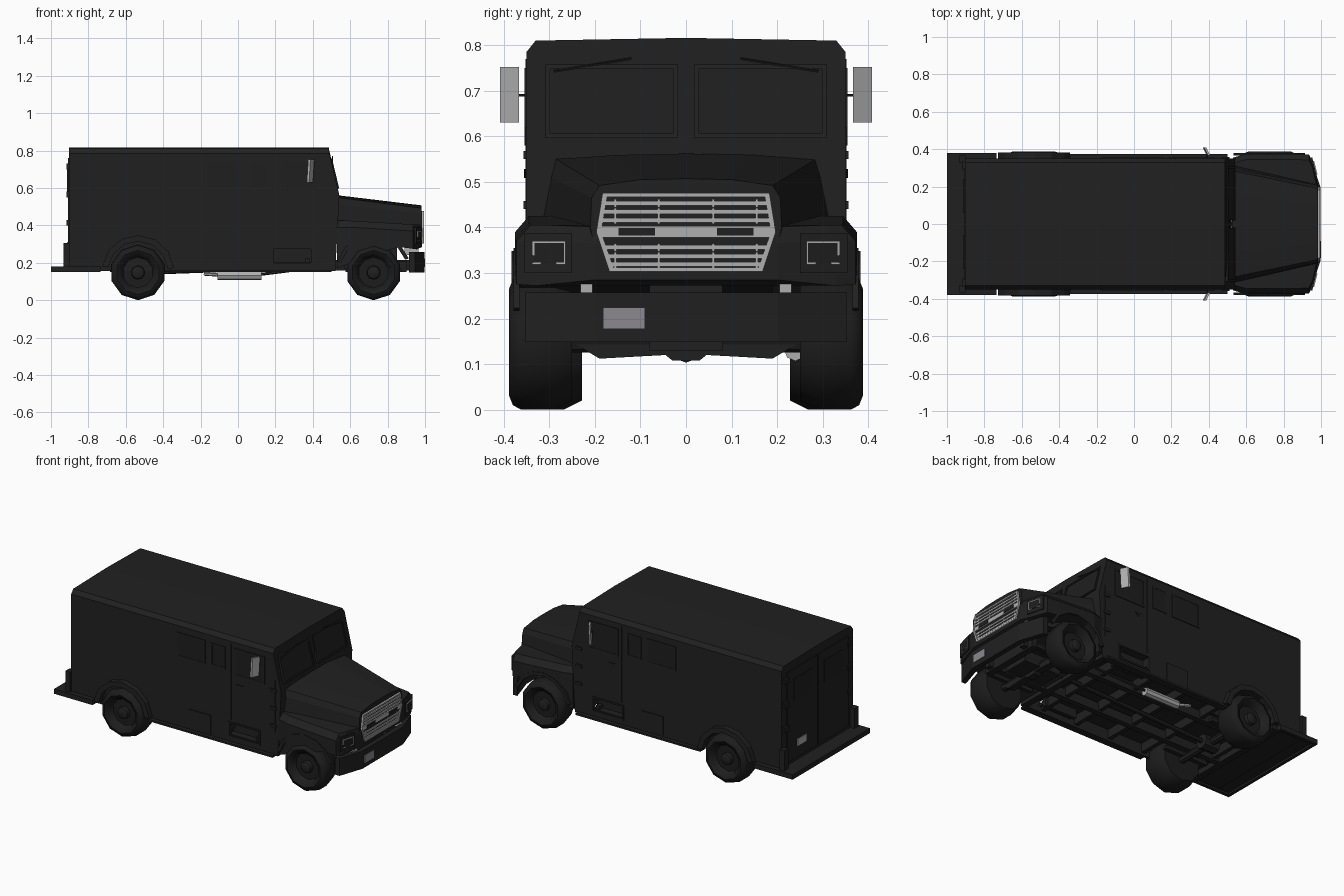
import bpy, bmesh, math
from mathutils import Vector, Matrix

if "Cube" in bpy.data.objects:
    bpy.data.objects.remove(bpy.data.objects["Cube"])

def material(name, *c):
    m = bpy.data.materials.new(name)
    m.diffuse_color = (*c, 1)
    m.use_nodes = True
    m.node_tree.nodes["Principled BSDF"].inputs["Base Color"].default_value = m.diffuse_color
    return m

BLACK = material("black paint", 0.0145, 0.0145, 0.0145)
RUBBER = material("tyre rubber", 0.012, 0.012, 0.012)
GLASS = material("dark glass", 0.013, 0.013, 0.014)
METAL = material("grey metal", 0.43, 0.43, 0.43)
PLATE = material("plate grey", 0.26, 0.245, 0.275)
REAR, FRONT, AXLE = -0.535, 0.725, 0.148

def finish(name, bm, mat, mirror=False):
    bmesh.ops.remove_doubles(bm, verts=bm.verts, dist=1e-5)
    if mirror:
        d = bmesh.ops.duplicate(bm, geom=bm.verts[:] + bm.edges[:] + bm.faces[:])
        for v in d["geom"]:
            if isinstance(v, bmesh.types.BMVert):
                v.co.y *= -1
    bmesh.ops.recalc_face_normals(bm, faces=bm.faces)
    me = bpy.data.meshes.new(name)
    bm.to_mesh(me)
    bm.free()
    me.materials.append(mat)
    ob = bpy.data.objects.new(name, me)
    bpy.context.collection.objects.link(ob)
    return ob

def prisms(name, outlines, axis, a, b, mat=BLACK, mirror=False, shear=(0, 0, 0, 0)):
    """Extrude outlines along an axis; shear = x per z, pivot z, x per y, pivot y."""
    bm = bmesh.new()
    place = {"x": lambda p, t: (t, p[0], p[1]), "y": lambda p, t: (p[0], t, p[1]),
             "z": lambda p, t: (p[0], p[1], t)}[axis]
    for pts in outlines:
        r0, r1 = ([bm.verts.new(place(p, t)) for p in pts] for t in (a, b))
        bm.faces.new(r0)
        bm.faces.new(r1)
        for i in range(len(pts)):
            j = (i + 1) % len(pts)
            bm.faces.new((r0[i], r0[j], r1[j], r1[i]))
    for v in bm.verts:
        v.co.x += shear[0] * (v.co.z - shear[1]) + shear[2] * (v.co.y - shear[3])
    return finish(name, bm, mat, mirror)

def rect(x0, x1, y0, y1):
    return [(x0, y0), (x1, y0), (x1, y1), (x0, y1)]

def frame(x0, x1, z0, z1, t=.01):
    return [rect(x0, x1, z1 - t, z1), rect(x0, x1, z0, z0 + t),
            rect(x0, x0 + t, z0 + t, z1 - t), rect(x1 - t, x1, z0 + t, z1 - t)]

def box(name, x0, x1, y0, y1, z0, z1, mat=BLACK, mirror=False, shear=(0, 0, 0, 0)):
    return prisms(name, [rect(y0, y1, z0, z1)], "x", x0, x1, mat, mirror, shear)

def strip(outer, inner, closed=True):
    n = len(outer)
    return [[outer[i], outer[(i + 1) % n], inner[(i + 1) % n], inner[i]]
            for i in range(n if closed else n - 1)]

def skin(name, rows, mat, mirror=False):
    bm = bmesh.new()
    rows = [[bm.verts.new(p) for p in r] for r in rows]
    n = len(rows[0])
    for r, q in zip(rows, rows[1:]):
        for i in range(n):
            bm.faces.new((r[i], r[(i + 1) % n], q[(i + 1) % n], q[i]))
    bm.faces.new(rows[0])
    bm.faces.new(rows[-1])
    return finish(name, bm, mat, mirror)

def loft(name, sections):
    """Sections are half outlines from top centre to bottom centre."""
    return skin(name, [s + [(x, -y, z) for x, y, z in s[::-1]] for s in sections], BLACK)

def cylinder(name, p, q, r, n, mat=BLACK, mirror=False):
    p, q = Vector(p), Vector(q)
    bm = bmesh.new()
    m = Matrix.Translation((p + q) / 2) @ (q - p).to_track_quat("Z", "Y").to_matrix().to_4x4()
    bmesh.ops.create_cone(bm, cap_ends=True, segments=n, radius1=r, radius2=r,
                          depth=(q - p).length, matrix=m)
    return finish(name, bm, mat, mirror)

def cut(target, cutter):
    mod = target.modifiers.new("cut", "BOOLEAN")
    mod.operation, mod.object, mod.solver = "DIFFERENCE", cutter, "EXACT"
    bpy.context.view_layer.objects.active = target
    bpy.ops.object.modifier_apply(modifier=mod.name)
    bpy.data.objects.remove(cutter)

def arc(cx, r, a0, a1, n=6):
    angles = [math.radians(a0 + (a1 - a0) * i / n) for i in range(n + 1)]
    return [(cx + r * math.cos(a), .155 + r * math.sin(a)) for a in angles]

# armoured box body with raked windscreen, wheel wells, hollow floor and steps
half = [(0, .816), (.33, .81), (.35, .785), (.35, .56), (.35, .155), (0, .155)]
slope = [.487, .486, .488, .542, .52, .52]
body = loft("body", [[(-.903, y, z) for y, z in half], [(x, y, z) for x, (y, z) in zip(slope, half)]])
cut(body, box("cutter", -.72, .48, -.335, .335, .1, .225))
cut(body, cylinder("cutter", (REAR, .17, .155), (REAR, .6, .155), .168, 12, mirror=True))
cut(body, box("cutter", .19, .39, .3, .5, .2, .275, mirror=True))
box("step_back", .18, .4, .28, .302, .17, .29, mirror=True)
box("step_tread", .18, .4, .29, .345, .19, .204, mirror=True)

# front wings and bonnet
wing = [(.53, .355, .17, .425), (.6, .375, .2, .425), (.86, .375, .285, .41),
        (.935, .372, .275, .405), (.955, .33, .272, .405), (.985, .2, .285, .4)]
wings = loft("front_wings", [[(x, 0, t), (x, w - .03, t), (x, w, t - .035), (x, w, b), (x, 0, b)]
                             for x, w, b, t in wing])
cut(wings, cylinder("cutter", (FRONT, .19, .16), (FRONT, .6, .16), .18, 12, mirror=True))
back = [(0, .562), (.15, .559), (.285, .55), (.298, .51), (.315, .42), (.315, .3), (0, .3)]
nose = [(0, .507), (.1, .505), (.19, .492), (.207, .465), (.21, .4), (.185, .288), (0, .288)]
loft("bonnet", [[(.525, y, z) for y, z in back], [(.982, y, z) for y, z in nose]])

# wheel arch flares
prisms("rear_arch_flare", strip(arc(REAR, .193, 5, 172), arc(REAR, .16, 5, 172), False),
       "y", .34, .383, mirror=True)
prisms("front_arch_flare", strip(arc(FRONT, .2, 20, 165), arc(FRONT, .18, 20, 165), False),
       "y", .365, .379, mirror=True)

# bumpers, side sills and rear posts
bow = [(.996, .2), (.945, .352), (.915, .352), (.965, .19)]
prisms("front_bumper", [bow + [(x, -y) for x, y in bow[::-1]]], "z", .148, .257)
box("rear_bumper", -1, -.735, -.38, .38, .162, .18)
prisms("rear_bumper_lip", frame(-1, -.735, -.38, .38, .02), "z", .15, .165)
box("side_sill", -.36, .5, .33, .374, .15, .162, mirror=True)
box("rear_post", -.932, -.9, .325, .365, .18, .305, mirror=True)
box("bumper_bracket", .89, .965, .205, .232, .242, .285, METAL, True)

# grille
rim = [(-.183, .476), (.183, .476), (.197, .39), (.168, .303), (-.168, .303), (-.197, .39)]
inner = [(y * .945, .389 + (z - .389) * .9) for y, z in rim]
prisms("grille_back", [rim], "x", .97, .984)
prisms("grille_frame", strip(rim, inner), "x", .975, .994, METAL)
bars = [(.453, .178), (.434, .18), (.416, .183), (.356, .177), (.337, .171), (.319, .166)]
prisms("grille_bars", [rect(-w, w, z - .005, z + .005) for z, w in bars]
       + [rect(-.187, .187, .378, .403)], "x", .98, .992, METAL)
prisms("grille_studs", [rect(y - .003, y + .003, z - .009, z + .009) for z, w in bars
                        for y in (-.155, -.06, .06, .155)], "x", .98, .991, METAL)
box("grille_inset", .99, .995, .068, .148, .382, .399, mirror=True)

# headlights on the swept wing fronts
sweep = (0, 0, -.25, .3)
box("headlight_housing", .952, .967, .25, .355, .3, .388, mirror=True, shear=sweep)
box("headlight_glass", .96, .97, .268, .335, .322, .368, GLASS, True, sweep)
prisms("headlight_trim", [rect(.264, .338, .366, .37), rect(.333, .338, .338, .37), rect(.264, .268, .32, .37),
       rect(.264, .285, .319, .323), rect(.318, .338, .319, .323)], "x", .96, .972, METAL, True, sweep)

# windscreen, frames and wipers
rake = (-.24, .677, 0, 0)
box("windscreen", .508, .517, .025, .3, .605, .75, GLASS, True, rake)
prisms("windscreen_frame", frame(.018, .308, .596, .758), "x", .506, .522, BLACK, True, rake)
cylinder("wiper", (.505, .12, .77), (.506, .29, .742), .003, 5, mirror=True)

# side doors, windows and hatches
prisms("side_window", [rect(.23, .42, .59, .74), rect(-.165, .01, .605, .735), rect(.07, .15, .61, .73)],
       "y", .345, .353, GLASS, True)
prisms("side_window_frame", frame(.22, .43, .58, .75) + frame(-.175, .02, .595, .745)
       + frame(.06, .16, .6, .74) + frame(.18, .4, .19, .285), "y", .345, .355, mirror=True)
prisms("side_hatch", [rect(-.09, .06, .172, .288)], "y", .34, .356, mirror=True)
prisms("door_seam", [rect(.196, .2, .3, .77), rect(.498, .502, .3, .62)], "y", .345, .352, mirror=True)
prisms("door_hinge", [rect(.47, .51, z, z + .018) for z in (.33, .44, .55)], "y", .345, .357, mirror=True)
prisms("door_handle", [[(.24, .528), (.285, .528), (.262, .508)]], "y", .345, .356, mirror=True)

# rear doors and number plates
box("rear_door", -.909, -.9, .005, .3, .2, .76, mirror=True)
box("rear_window", -.913, -.905, .06, .24, .57, .7, GLASS, True)
prisms("rear_hinge", [rect(.29, .335, z, z + .03) for z in (.4, .55, .7)], "x", -.916, -.9, mirror=True)
box("rear_plate", -.915, -.907, .115, .205, .268, .312, METAL)
box("front_plate", .991, 1.0, -.182, -.09, .177, .224, PLATE)

# mirrors on short arms
box("side_mirror", .382, .394, .366, .408, .63, .752, METAL, True, (.06, .69, -.5, .387))
cylinder("mirror_arm", (.4, .34, .69), (.388, .37, .69), .003, 5, mirror=True)

# wheels turned from a tyre and rim profile
def wheel(name, cx, prof, mat):
    turn = [math.radians(18 + 36 * i) for i in range(10)]
    ob = skin(name, [[(cx + r * math.cos(a), y, AXLE + r * math.sin(a)) for a in turn]
                     for r, y in prof], mat, True)
    bpy.ops.object.select_all(action="DESELECT")
    ob.select_set(True)
    bpy.context.view_layer.objects.active = ob
    bpy.ops.object.shade_smooth_by_angle(angle=math.radians(42))

for label, cx, y in (("rear", REAR, .228), ("front", FRONT, .25)):
    wheel(label + "_tyre", cx, [(.085, .35), (.095, .376), (.118, .388), (.138, .38), (.148, .362),
                                (.148, y + .04), (.128, y), (.085, y)], RUBBER)
    wheel(label + "_rim", cx, [(.025, .378), (.034, .372), (.038, .345), (.075, .338), (.088, .36),
                               (.09, y + .01)], BLACK)
    cylinder(label + "_axle", (cx, -.26, AXLE), (cx, .26, AXLE), .022, 8)
    box(label + "_spring", cx - .15, cx + .15, .185, .21, .15, .17, mirror=True)

# chassis, drive line and exhaust
box("chassis_rail", -.9, .93, .13, .165, .16, .215, mirror=True)
prisms("cross_member", [rect(x, x + .025, .17, .225) for x in (-.7, -.36, -.12, .12, .36)], "y", -.335, .335)
prisms("front_cross_member", [rect(.86, .9, .15, .21), rect(.57, .61, .17, .23)], "y", -.2, .2)
box("engine_sump", .6, .85, -.08, .08, .13, .3)
prisms("axle_beam", [[(-.245, .145), (-.19, .112), (-.045, .12), (-.03, .108), (.03, .108),
                      (.045, .12), (.19, .112), (.245, .145)]], "x", .7, .745)
cylinder("drive_shaft", (REAR, 0, AXLE), (.6, 0, .19), .014, 8)
cylinder("differential", (REAR - .05, 0, AXLE), (REAR + .05, 0, AXLE), .045, 8)
cylinder("muffler", (-.11, .24, .132), (.125, .24, .132), .025, 8, METAL)
cylinder("exhaust_pipe", (.12, .24, .138), (.45, .2, .18), .008, 6)
cylinder("tail_pipe", (-.11, .24, .135), (-.18, .27, .14), .009, 6, METAL)
